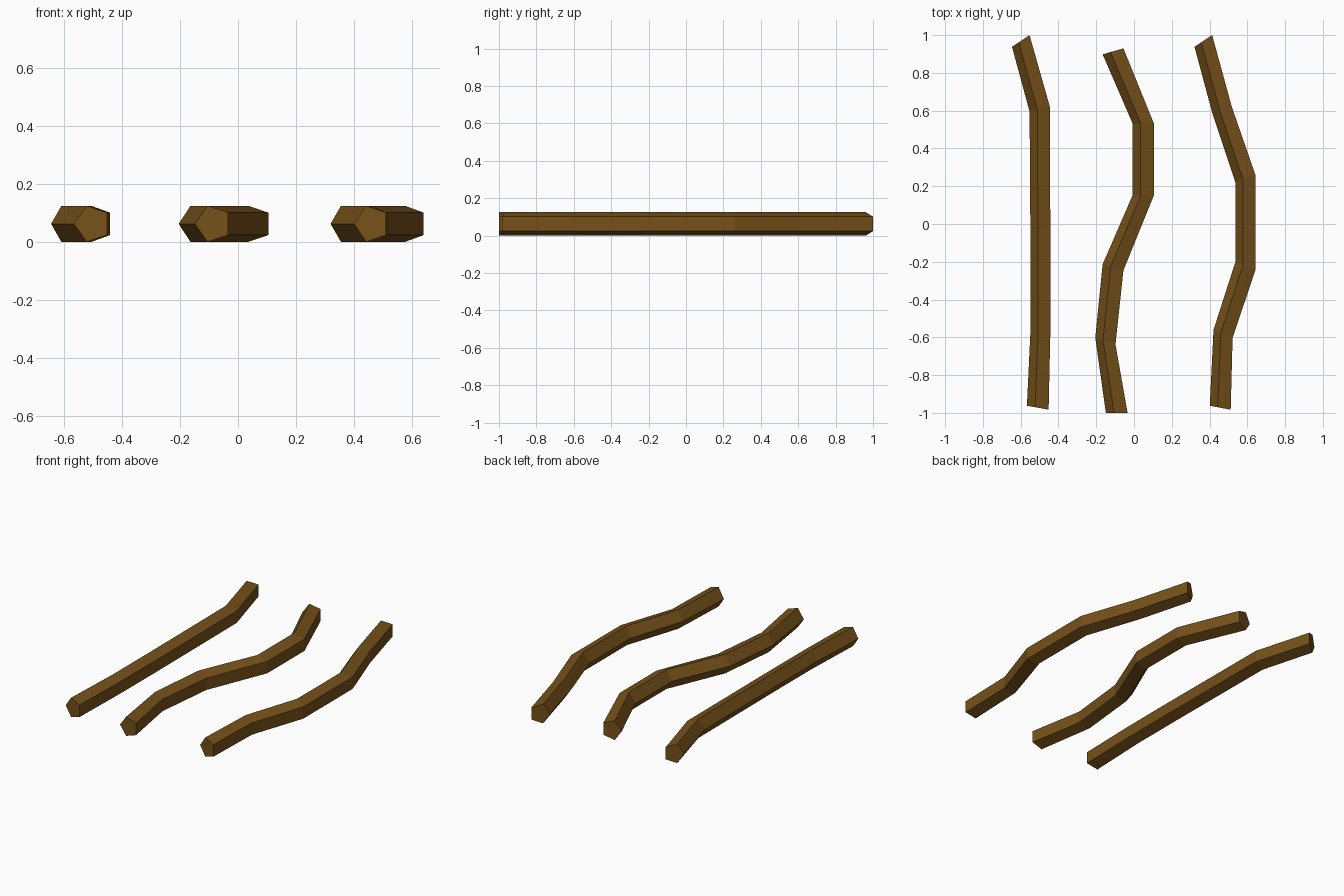
import bpy, bmesh

if "Cube" in bpy.data.objects:
    bpy.data.objects.remove(bpy.data.objects["Cube"])

HEIGHT = 0.125
# Pentagon section: (fraction from left tip to right flat, height fraction)
SECTION = [(0, 0.5), (0.382, 0), (1, 0.191), (1, 0.809), (0.382, 1)]

# Stations along each stick, seen from above: left x, left y, right x, right y
STICKS = {
    "left_stick": [
        (-0.567, -0.962, -0.452, -0.983), (-0.548, -0.565, -0.443, -0.58),
        (-0.548, -0.2, -0.442, -0.2), (-0.550, 0.2, -0.444, 0.2),
        (-0.553, 0.596, -0.446, 0.623), (-0.646, 0.938, -0.553, 1.0)],
    "middle_stick": [
        (-0.149, -1.0, -0.034, -1.0), (-0.205, -0.602, -0.098, -0.637),
        (-0.166, -0.213, -0.056, -0.246), (-0.008, 0.151, 0.105, 0.151),
        (-0.008, 0.533, 0.105, 0.533), (-0.166, 0.898, -0.056, 0.93)],
    "right_stick": [
        (0.401, -0.962, 0.512, -0.983), (0.421, -0.56, 0.522, -0.603),
        (0.537, -0.2, 0.642, -0.246), (0.537, 0.22, 0.642, 0.262),
        (0.415, 0.586, 0.517, 0.623), (0.32, 0.938, 0.414, 1.0)],
}

wood = bpy.data.materials.new("brown_wood")
wood.diffuse_color = (0.18, 0.082, 0.01, 1)
wood.use_nodes = True
wood.node_tree.nodes["Principled BSDF"].inputs["Base Color"].default_value = wood.diffuse_color


def build_stick(name, stations):
    """Loft the pentagon section through mitred stations."""
    bm = bmesh.new()
    rings = [[bm.verts.new((lx + (rx - lx) * t, ly + (ry - ly) * t, HEIGHT * h))
              for t, h in SECTION] for lx, ly, rx, ry in stations]
    n = len(SECTION)
    for a, b in zip(rings, rings[1:]):
        for i in range(n):
            j = (i + 1) % n
            bm.faces.new((a[i], a[j], b[j], b[i]))
    # End caps
    bm.faces.new(rings[0][::-1])
    bm.faces.new(rings[-1])
    bmesh.ops.recalc_face_normals(bm, faces=bm.faces)
    mesh = bpy.data.meshes.new(name)
    bm.to_mesh(mesh)
    bm.free()
    mesh.materials.append(wood)
    obj = bpy.data.objects.new(name, mesh)
    bpy.context.collection.objects.link(obj)


for stick_name, path in STICKS.items():
    build_stick(stick_name, path)
